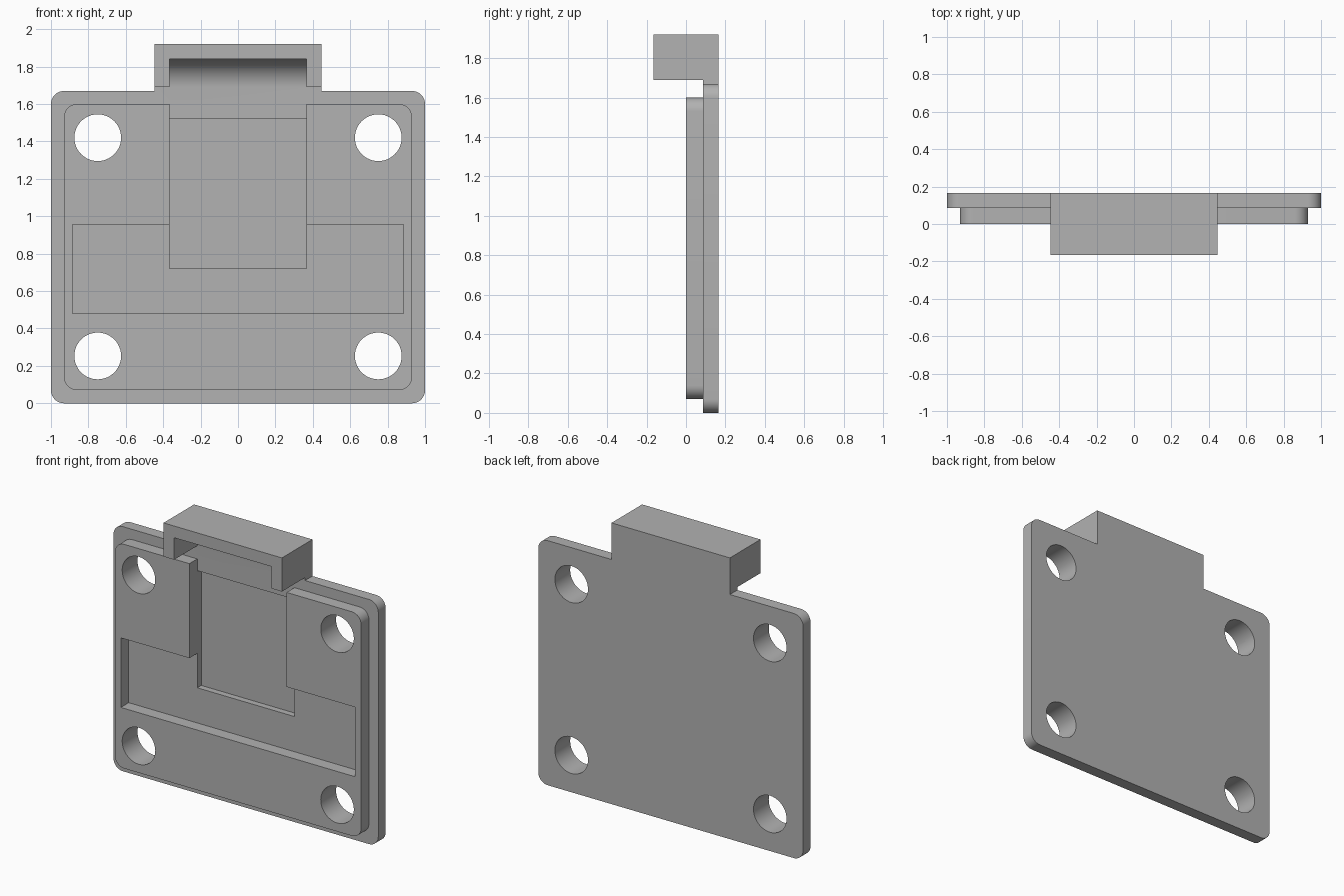
import bpy, bmesh, math
from mathutils import Vector

cube = bpy.data.objects.get("Cube")
if cube:
    bpy.data.objects.remove(cube, do_unlink=True)

grey = bpy.data.materials.new("plain grey")
grey.use_nodes = True
GREY = (0.445, 0.445, 0.445, 1)
grey.diffuse_color = GREY
grey.node_tree.nodes["Principled BSDF"].inputs["Base Color"].default_value = GREY


def prism(name, points, offset):
    """Extrude a closed outline of 3D points along an offset."""
    bm = bmesh.new()
    face = bm.faces.new([bm.verts.new(p) for p in points])
    ext = bmesh.ops.extrude_face_region(bm, geom=[face], use_keep_orig=True)
    verts = [g for g in ext["geom"] if isinstance(g, bmesh.types.BMVert)]
    bmesh.ops.translate(bm, verts=verts, vec=offset)
    bmesh.ops.recalc_face_normals(bm, faces=bm.faces)
    mesh = bpy.data.meshes.new(name)
    bm.to_mesh(mesh)
    bm.free()
    mesh.materials.append(grey)
    ob = bpy.data.objects.new(name, mesh)
    bpy.context.collection.objects.link(ob)
    return ob


def slab(name, outline, y0, y1):
    """Front-view outline (x, z) given thickness in y."""
    return prism(name, [(x, y0, z) for x, z in outline], Vector((0, y1 - y0, 0)))


def arc(cx, cz, r, start, end, steps=10):
    angles = [math.radians(start + (end - start) * i / steps) for i in range(steps + 1)]
    return [(cx + r * math.cos(a), cz + r * math.sin(a)) for a in angles]


def mirrored(half):
    """Close a right-hand half outline with its left-hand mirror."""
    return half + [(-x, z) for x, z in reversed(half)]


def box_outline(w, z0, z1):
    return mirrored([(w, z0), (w, z1)])


def combine(target, helper, operation):
    helper.hide_render = True
    mod = target.modifiers.new(operation, 'BOOLEAN')
    mod.operation, mod.solver, mod.object = operation, 'EXACT', helper
    bpy.context.view_layer.objects.active = target
    bpy.ops.object.modifier_apply(modifier=mod.name)
    bpy.data.objects.remove(helper, do_unlink=True)


HOOD, SLOT, R = 0.447, 0.367, 0.07
BACK, MID, FRONT = 0.165, 0.085, 0.0

# Back plate with the tongue that carries the hood
back_half = (arc(1 - R, R, R, -90, 0) + arc(1 - R, 1.67 - R, R, 0, 90)
             + [(HOOD, 1.67), (HOOD, 1.92)])
back_plate = slab("back_plate", mirrored(back_half), MID, BACK)

# Hood block, hollowed from the front and below with a curved inner corner
combine(back_plate, slab("hood", box_outline(HOOD, 1.69, 1.92), -BACK, 0.12), 'UNION')
curve = arc(MID - 0.15, 1.69, 0.15, 0, 90, 16)
cavity = [(-0.3, 1.6), (MID, 1.6)] + curve + [(-0.3, 1.84)]
combine(back_plate, prism("cavity", [(-SLOT, y, z) for y, z in cavity],
                          Vector((2 * SLOT, 0, 0))), 'DIFFERENCE')

# Shallow recess in the back plate
combine(back_plate, slab("recess", box_outline(SLOT, 0.72, 1.52), 0, 0.128), 'DIFFERENCE')

# Raised face plate with a T-shaped opening
face_half = (arc(0.93 - R, 0.07 + R, R, -90, 0) + arc(0.93 - R, 1.60 - R, R, 0, 90)
             + [(SLOT, 1.60), (SLOT, 0.955), (0.885, 0.955), (0.885, 0.48)])
face_plate = slab("face_plate", mirrored(face_half), FRONT, MID)

# Four screw holes through both plates
for plate in (back_plate, face_plate):
    for x in (-0.75, 0.75):
        for z in (0.253, 1.42):
            ring = arc(x, z, 0.125, 0, 360, 48)[:-1]
            combine(plate, slab("hole", ring, -0.3, 0.3), 'DIFFERENCE')

# Smooth the round walls and keep the edges sharp
bpy.ops.object.select_all(action='DESELECT')
for plate in (back_plate, face_plate):
    plate.select_set(True)
    bpy.context.view_layer.objects.active = plate
bpy.ops.object.shade_smooth_by_angle(angle=math.radians(30))
